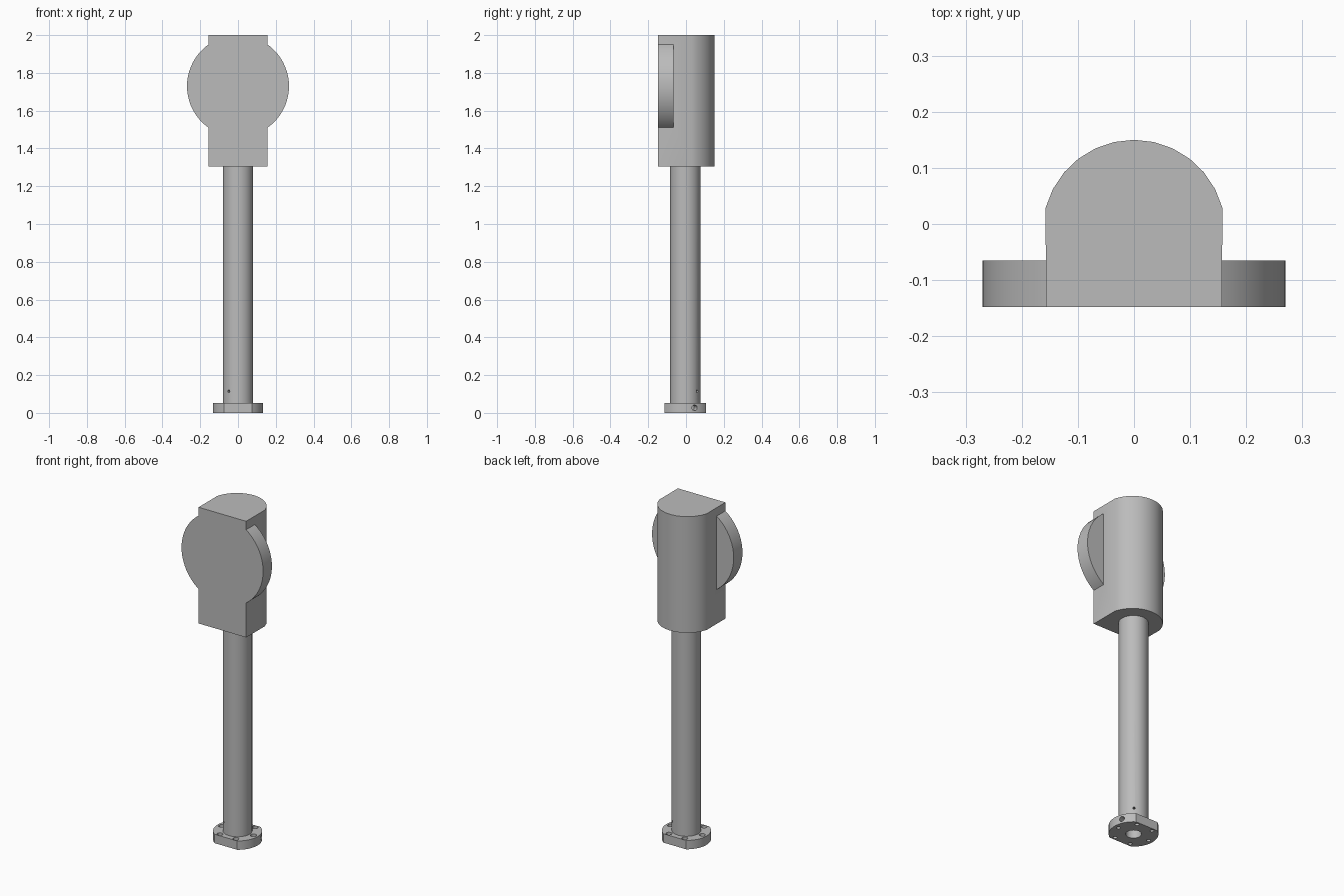
import bpy, bmesh
from math import sin, cos, radians
from mathutils import Matrix, Vector

cube = bpy.data.objects.get("Cube")
if cube:
    bpy.data.objects.remove(cube, do_unlink=True)

GREY = (0.5, 0.5, 0.5, 1)
grey = bpy.data.materials.new("plain grey")
grey.use_nodes = True
grey.diffuse_color = GREY
grey.node_tree.nodes["Principled BSDF"].inputs["Base Color"].default_value = GREY

AXIS_Y = -0.004          # centre line of the column and flange


def finish(name, bm):
    bmesh.ops.recalc_face_normals(bm, faces=bm.faces)
    mesh = bpy.data.meshes.new(name)
    bm.to_mesh(mesh)
    bm.free()
    mesh.materials.append(grey)
    obj = bpy.data.objects.new(name, mesh)
    bpy.context.collection.objects.link(obj)
    return obj


def prism(name, outline, z0, z1):
    bm = bmesh.new()
    base = bm.faces.new([bm.verts.new((x, y, z0)) for x, y in outline])
    top = bmesh.ops.extrude_face_region(bm, geom=[base])["geom"]
    verts = [g for g in top if isinstance(g, bmesh.types.BMVert)]
    bmesh.ops.translate(bm, verts=verts, vec=(0, 0, z1 - z0))
    return finish(name, bm)


def rod(name, start, end, radius, sides=32):
    start, end = Vector(start), Vector(end)
    way = end - start
    place = Matrix.Translation((start + end) / 2) @ way.to_track_quat("Z", "Y").to_matrix().to_4x4()
    bm = bmesh.new()
    bmesh.ops.create_cone(bm, cap_ends=True, segments=sides, radius1=radius,
                          radius2=radius, depth=way.length, matrix=place)
    return finish(name, bm)


def combine(obj, tool, operation="DIFFERENCE"):
    tool.hide_render = True
    mod = obj.modifiers.new("combine", "BOOLEAN")
    mod.operation, mod.solver, mod.object = operation, "EXACT", tool
    bpy.context.view_layer.objects.active = obj
    bpy.ops.object.modifier_apply(modifier=mod.name)
    bpy.data.objects.remove(tool, do_unlink=True)


def polar(radius, degrees, z):
    a = radians(degrees)
    return (radius * cos(a), AXIS_Y + radius * sin(a), z)


# Head: flat front and sides, rounded back
outline = [(-0.157, -0.148), (0.157, -0.148)]
for i in range(13):
    a = radians(15 + i * 12.5)
    outline.append((0.163 * cos(a), -0.013 + 0.163 * sin(a)))
head = prism("head", outline, 1.305, 2.0)

# Round face plate, flush with the front of the head
plate = rod("face_plate", (0, -0.148, 1.73), (0, -0.065, 1.73), 0.27, 64)
combine(head, plate, "UNION")

# Hollow column with a cross pin hole near its foot
column = rod("column", polar(0, 0, 0.05), polar(0, 0, 1.31), 0.08)
combine(column, rod("bore", polar(0, 0, 0.0), polar(0, 0, 1.3), 0.042))
combine(column, rod("pin_hole", polar(0.1, 232, 0.115), polar(0.1, 52, 0.115), 0.007, 12))

# Flange: disc with flats at front and back
arc = [radians(-55.8 + i * 111.6 / 20) for i in range(21)]
right = [(0.133 * cos(a), AXIS_Y + 0.133 * sin(a)) for a in arc]
left = [(-x, y) for x, y in reversed(right)]
flange = prism("flange", right + left, 0, 0.053)
combine(flange, rod("bore", polar(0, 0, -0.1), polar(0, 0, 0.1), 0.042))

# Ring of counterbored bolt holes and one set screw hole
for i in range(6):
    t = i * 60
    combine(flange, rod("bolt_hole", polar(0.105, t, -0.1), polar(0.105, t, 0.1), 0.011, 16))
    combine(flange, rod("counterbore", polar(0.105, t, 0.028), polar(0.105, t, 0.1), 0.017, 16))
combine(flange, rod("screw_hole", polar(0.09, 22, 0.027), polar(0.16, 22, 0.027), 0.015, 16))

# Smooth the round surfaces, keep edges sharp
for obj in (head, column, flange):
    bpy.ops.object.select_all(action="DESELECT")
    obj.select_set(True)
    bpy.context.view_layer.objects.active = obj
    bpy.ops.object.shade_smooth_by_angle(angle=radians(30))
